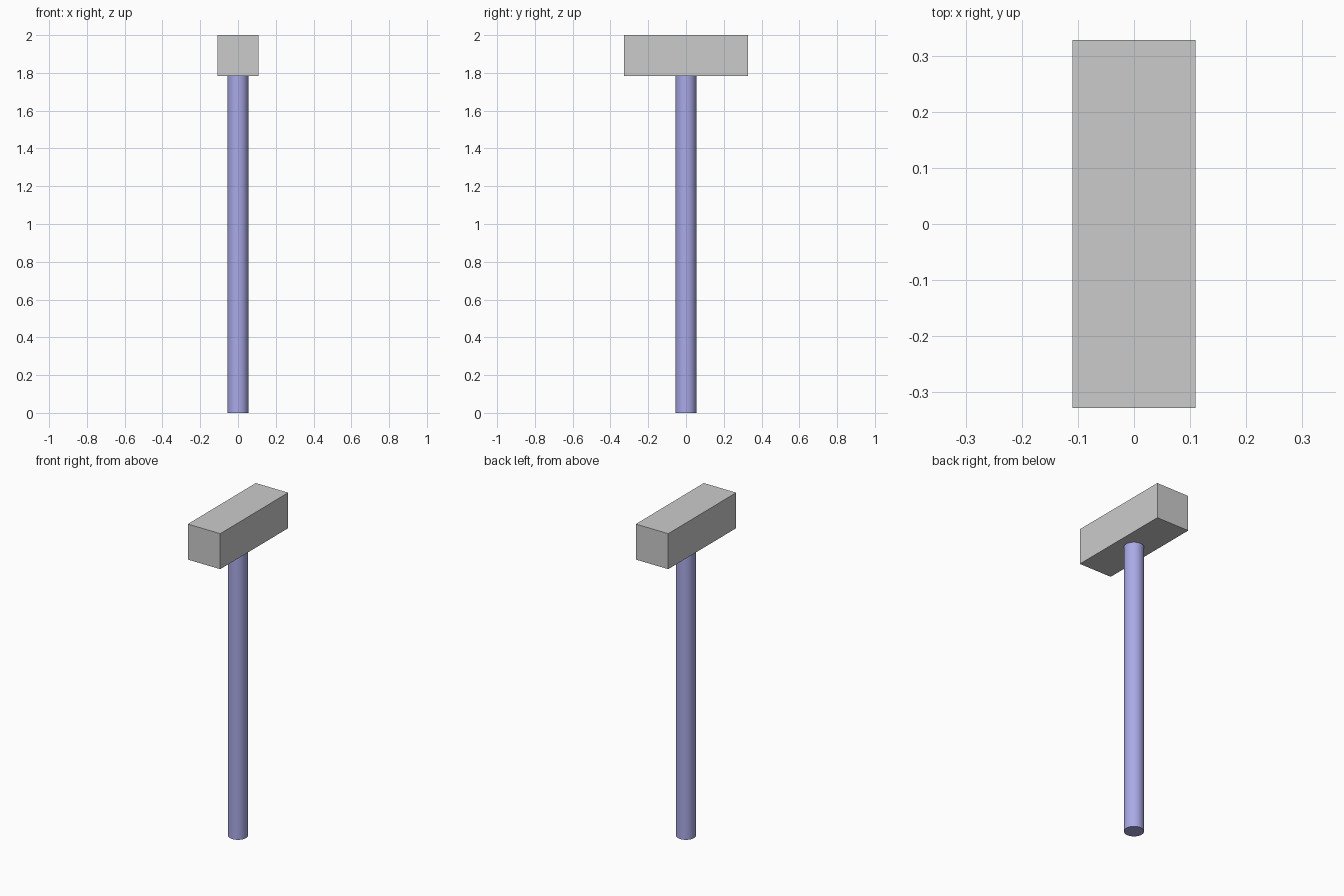
import bpy

if "Cube" in bpy.data.objects:
    bpy.data.objects.remove(bpy.data.objects["Cube"])

HEAD_W, HEAD_L, HEAD_H, TOP = 0.219, 0.656, 0.217, 2.0
HANDLE_R = 0.055
head_bottom = TOP - HEAD_H

# Rectangular hammer head
bpy.ops.mesh.primitive_cube_add(size=1, location=(0, 0, TOP - HEAD_H / 2))
head = bpy.context.object
head.name = "hammer_head"
head.scale = (HEAD_W, HEAD_L, HEAD_H)
bpy.ops.object.transform_apply(location=False, rotation=False, scale=True)

# Round handle, set slightly into the head
handle_len = head_bottom + 0.02
bpy.ops.mesh.primitive_cylinder_add(vertices=32, radius=HANDLE_R, depth=handle_len,
                                    location=(0, 0, handle_len / 2))
handle = bpy.context.object
handle.name = "handle"
bpy.ops.object.shade_smooth_by_angle()

# Blue handle paint
blue = bpy.data.materials.new("handle_blue")
blue.diffuse_color = (0.4, 0.4, 0.8, 1)
blue.use_nodes = True
blue.node_tree.nodes["Principled BSDF"].inputs["Base Color"].default_value = blue.diffuse_color
handle.data.materials.append(blue)
